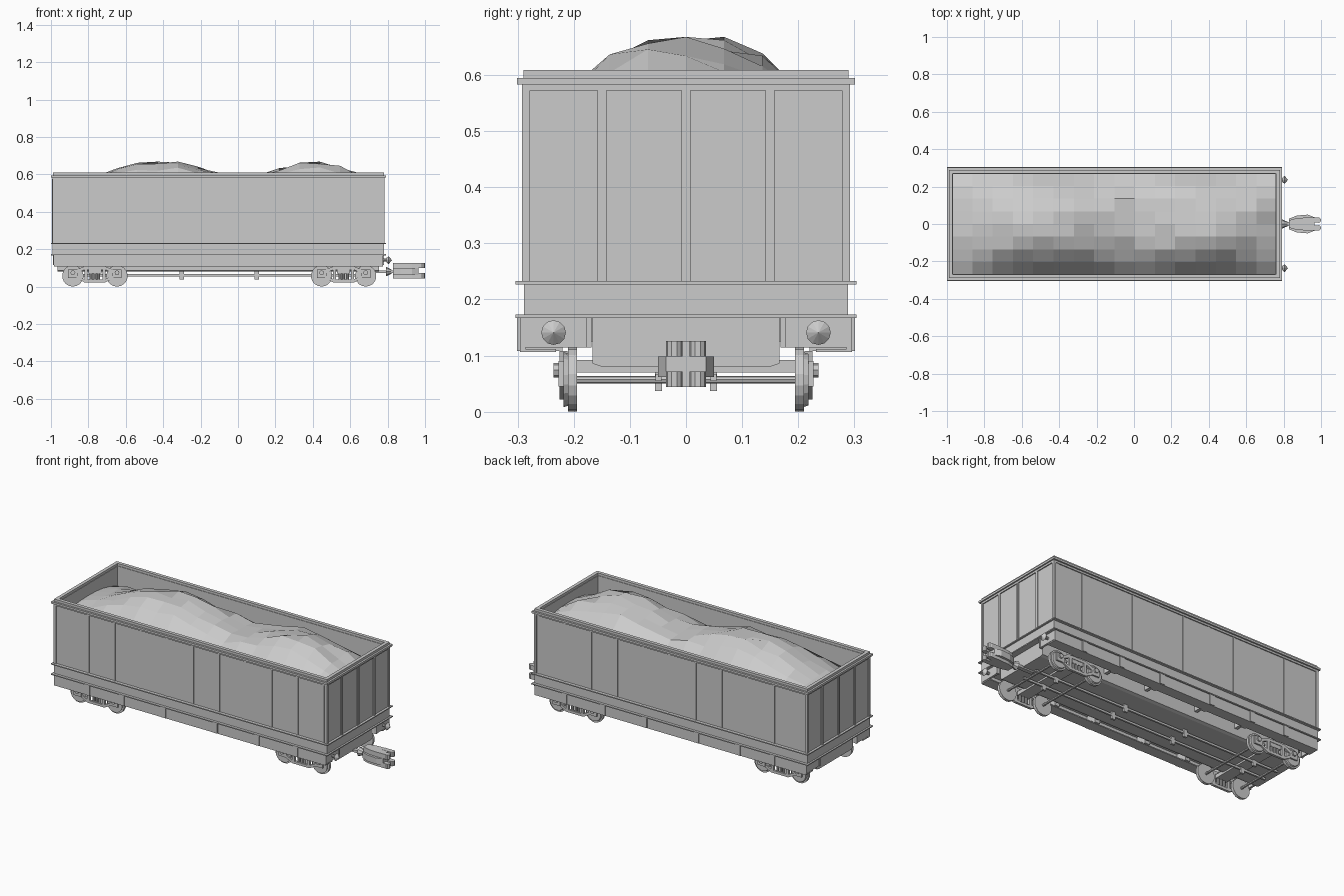
import bpy, bmesh, math, random
from mathutils import Matrix, Vector

if "Cube" in bpy.data.objects:
    bpy.data.objects.remove(bpy.data.objects["Cube"])

random.seed(4)
CX = -0.105  # middle of the car body (the coupler sticks out at +x)


def finish(bm, name):
    bmesh.ops.recalc_face_normals(bm, faces=bm.faces)
    me = bpy.data.meshes.new(name)
    bm.to_mesh(me)
    bm.free()
    ob = bpy.data.objects.new(name, me)
    bpy.context.collection.objects.link(ob)
    return ob


def add_box(bm, x0, x1, y0, y1, z0, z1):
    m = Matrix.Translation(((x0 + x1) / 2, (y0 + y1) / 2, (z0 + z1) / 2))
    m = m @ Matrix.Diagonal((x1 - x0, y1 - y0, z1 - z0, 1))
    bmesh.ops.create_cube(bm, size=1, matrix=m)


def box_pair(bm, x0, x1, y0, y1, z0, z1):
    for a, b in ((y0, y1), (-y1, -y0)):
        add_box(bm, x0, x1, a, b, z0, z1)


def add_cyl(bm, axis, c, r0, r1, length, seg=16):
    rot = {'X': Matrix.Rotation(math.pi / 2, 4, 'Y'),
           'Y': Matrix.Rotation(-math.pi / 2, 4, 'X'), 'Z': Matrix.Identity(4)}[axis]
    bmesh.ops.create_cone(bm, cap_ends=True, segments=seg, radius1=r0, radius2=r1,
                          depth=length, matrix=Matrix.Translation(c) @ rot)


def add_prism(bm, pts, axis, a, b):
    """Extrude a closed 2D outline along an axis from a to b."""
    def pos(p, t):
        return {'X': (t, p[0], p[1]), 'Y': (p[0], t, p[1]), 'Z': (p[0], p[1], t)}[axis]
    f = bm.faces.new([bm.verts.new(pos(p, a)) for p in pts])
    ext = bmesh.ops.extrude_face_region(bm, geom=[f])
    vs = [v for v in ext['geom'] if isinstance(v, bmesh.types.BMVert)]
    bmesh.ops.translate(bm, verts=vs, vec=Vector(pos((0, 0), b)) - Vector(pos((0, 0), a)))


def add_ring(bm, hx, hy, t, z0, z1):
    """Rectangular frame around the body centre with wall thickness t."""
    loops = []
    for dx, dy, z in ((hx, hy, z0), (hx, hy, z1), (hx - t, hy - t, z1), (hx - t, hy - t, z0)):
        loops.append([bm.verts.new((CX + sx * dx, sy * dy, z))
                      for sx, sy in ((-1, -1), (1, -1), (1, 1), (-1, 1))])
    for i in range(4):
        a, b = loops[i], loops[(i + 1) % 4]
        for j in range(4):
            k = (j + 1) % 4
            bm.faces.new((a[j], a[k], b[k], b[j]))


# open-topped wall shell
bm = bmesh.new()
add_ring(bm, 0.882, 0.286, 0.015, 0.23, 0.585)
finish(bm, "walls")

# stepped top rim
bm = bmesh.new()
add_ring(bm, 0.888, 0.292, 0.025, 0.572, 0.583)
add_ring(bm, 0.896, 0.301, 0.034, 0.583, 0.595)
add_ring(bm, 0.885, 0.29, 0.02, 0.595, 0.609)
finish(bm, "top_rim")

# upright ribs on sides, ends and corners
bm = bmesh.new()
for i in range(10):
    x = -0.77 + i * 0.1695
    box_pair(bm, x - 0.006, x + 0.006, 0.28, 0.289, 0.232, 0.575)
for y in (-0.15, 0, 0.15):
    for s in (-1, 1):
        x = CX + s * 0.884
        add_box(bm, x - 0.003, x + 0.003, y - 0.008, y + 0.008, 0.232, 0.575)
        add_box(bm, x - 0.005, x + 0.005, y - 0.003, y + 0.003, 0.232, 0.575)
for s in (-1, 1):
    x = CX + s * 0.88
    box_pair(bm, x - 0.008, x + 0.008, 0.278, 0.292, 0.232, 0.575)
finish(bm, "wall_ribs")

# lower body with two thin flanges
bm = bmesh.new()
add_box(bm, CX - 0.886, CX + 0.886, -0.289, 0.289, 0.172, 0.23)
for z in (0.167, 0.227):
    add_box(bm, CX - 0.896, CX + 0.896, -0.304, 0.304, z, z + 0.006)
finish(bm, "lower_body")

# channel-shaped side sills and end boards
bm = bmesh.new()
box_pair(bm, CX - 0.88, CX + 0.88, 0.286, 0.296, 0.108, 0.17)
box_pair(bm, CX - 0.88, CX + 0.88, 0.232, 0.296, 0.106, 0.112)
for s in (-1, 1):
    x = CX + s * 0.875
    box_pair(bm, x - 0.006, x + 0.006, 0.17, 0.294, 0.114, 0.17)
    box_pair(bm, x - 0.01, x + 0.01, 0.168, 0.178, 0.114, 0.17)
finish(bm, "side_sills")

# sill brackets and cross bearers
bm = bmesh.new()
for x in (-0.77, -0.545, -0.275, 0.06, 0.33, 0.58):
    box_pair(bm, x - 0.016, x + 0.016, 0.22, 0.301, 0.108, 0.168)
    box_pair(bm, x - 0.01, x + 0.01, 0.15, 0.23, 0.125, 0.168)
finish(bm, "sill_brackets")

# centre underframe with chamfered bottom
bm = bmesh.new()
add_prism(bm, [(-0.167, 0.17), (-0.167, 0.086), (-0.15, 0.08), (0.15, 0.08),
               (0.167, 0.086), (0.167, 0.17)], 'X', CX - 0.86, CX + 0.86)
finish(bm, "underframe")

# brake rods along the underside
bm = bmesh.new()
box_pair(bm, -0.92, 0.70, 0.044, 0.054, 0.055, 0.067)
for x in (-0.765, -0.3, 0.1, 0.565):
    box_pair(bm, x - 0.012, x + 0.012, 0.043, 0.055, 0.037, 0.085)
finish(bm, "brake_rods")

# bogies: wheels, axles, frames, springs
wheels, frames = bmesh.new(), bmesh.new()
for bx in (-0.765, 0.565):
    for wx in (bx - 0.118, bx + 0.118):
        add_cyl(wheels, 'Y', (wx, 0, 0.057), 0.007, 0.007, 0.44, 8)
        for s in (-1, 1):
            add_cyl(wheels, 'Y', (wx, s * 0.202, 0.057), 0.057, 0.057, 0.016, 18)
            add_cyl(wheels, 'Y', (wx, s * 0.2135, 0.057), 0.049, 0.046, 0.009, 18)
            add_cyl(frames, 'Y', (wx, s * 0.228, 0.074), 0.013, 0.013, 0.016, 8)
        box_pair(frames, wx - 0.025, wx + 0.025, 0.213, 0.227, 0.045, 0.09)
    for s in (-1, 1):
        a, b = sorted((s * 0.211, s * 0.225))
        upper = [(-0.11, 0.065), (-0.05, 0.092), (0.05, 0.092), (0.11, 0.065),
                 (0.11, 0.086), (0.055, 0.108), (-0.055, 0.108), (-0.11, 0.086)]
        lower = [(-0.11, 0.05), (-0.055, 0.022), (0.055, 0.022), (0.11, 0.05),
                 (0.11, 0.066), (0.05, 0.037), (-0.05, 0.037), (-0.11, 0.066)]
        for outline in (upper, lower):
            add_prism(frames, [(bx + p, q) for p, q in outline], 'Y', a, b)
        for dx in (-0.02, 0, 0.02):
            add_cyl(frames, 'Z', (bx + dx, s * 0.214, 0.054), 0.008, 0.008, 0.036, 8)
        for dx in (-0.048, 0.048):
            add_box(frames, bx + dx - 0.008, bx + dx + 0.008, a, b, 0.03, 0.1)
    add_box(frames, bx - 0.035, bx + 0.035, -0.222, 0.222, 0.07, 0.092)
finish(wheels, "wheels")
finish(frames, "bogie_frames")

# conical buffers at the coupler end
bm = bmesh.new()
for y in (-0.236, 0.236):
    add_cyl(bm, 'X', (0.787, y, 0.141), 0.008, 0.008, 0.04, 8)
    add_cyl(bm, 'X', (0.799, y, 0.141), 0.011, 0.022, 0.012, 12)
    add_cyl(bm, 'X', (0.814, y, 0.141), 0.022, 0.0, 0.018, 12)
finish(bm, "buffers")

# coupler: shank, head and jaw
bm = bmesh.new()
add_box(bm, 0.68, 0.84, -0.012, 0.012, 0.072, 0.086)
add_cyl(bm, 'X', (0.805, 0, 0.08), 0.026, 0.012, 0.03, 8)
head = [(0.828, -0.028), (0.87, -0.045), (0.93, -0.05), (0.965, -0.036),
        (0.965, 0.036), (0.93, 0.05), (0.87, 0.045), (0.828, 0.028)]
add_prism(bm, head, 'Z', 0.062, 0.098)
add_prism(bm, [(x, y * 0.7) for x, y in head], 'Z', 0.044, 0.125)
for z in (0.058, 0.112):
    for y in (-0.021, 0.021):
        add_box(bm, 0.93, 0.985, y - 0.014, y + 0.014, z - 0.014, z + 0.014)
        add_cyl(bm, 'Z', (0.985, y, z), 0.015, 0.015, 0.028, 10)
finish(bm, "coupler")

# faceted heap of load with two mounds
bm = bmesh.new()
nx, ny, hx, hy = 16, 8, 0.868, 0.272
rows = []
for i in range(nx + 1):
    row = []
    for j in range(ny + 1):
        u, v = -1 + 2 * i / nx, -1 + 2 * j / ny
        x, y = CX + u * hx, v * hy
        mound = 0
        for mx in (-0.41, 0.43):
            mound = max(mound, math.exp(-((x - mx) / 0.36) ** 2))
        z = 0.475 + (0.085 + 0.105 * mound) * (1 - abs(v) ** 2.4) * (1 - 0.5 * abs(u) ** 6)
        if abs(u) < 1 and abs(v) < 1:
            z += random.uniform(-0.014, 0.014)
        row.append(bm.verts.new((x, y, min(z, 0.668))))
    rows.append(row)
for i in range(nx):
    for j in range(ny):
        bm.faces.new((rows[i][j], rows[i + 1][j], rows[i + 1][j + 1], rows[i][j + 1]))
finish(bm, "load_heap")
